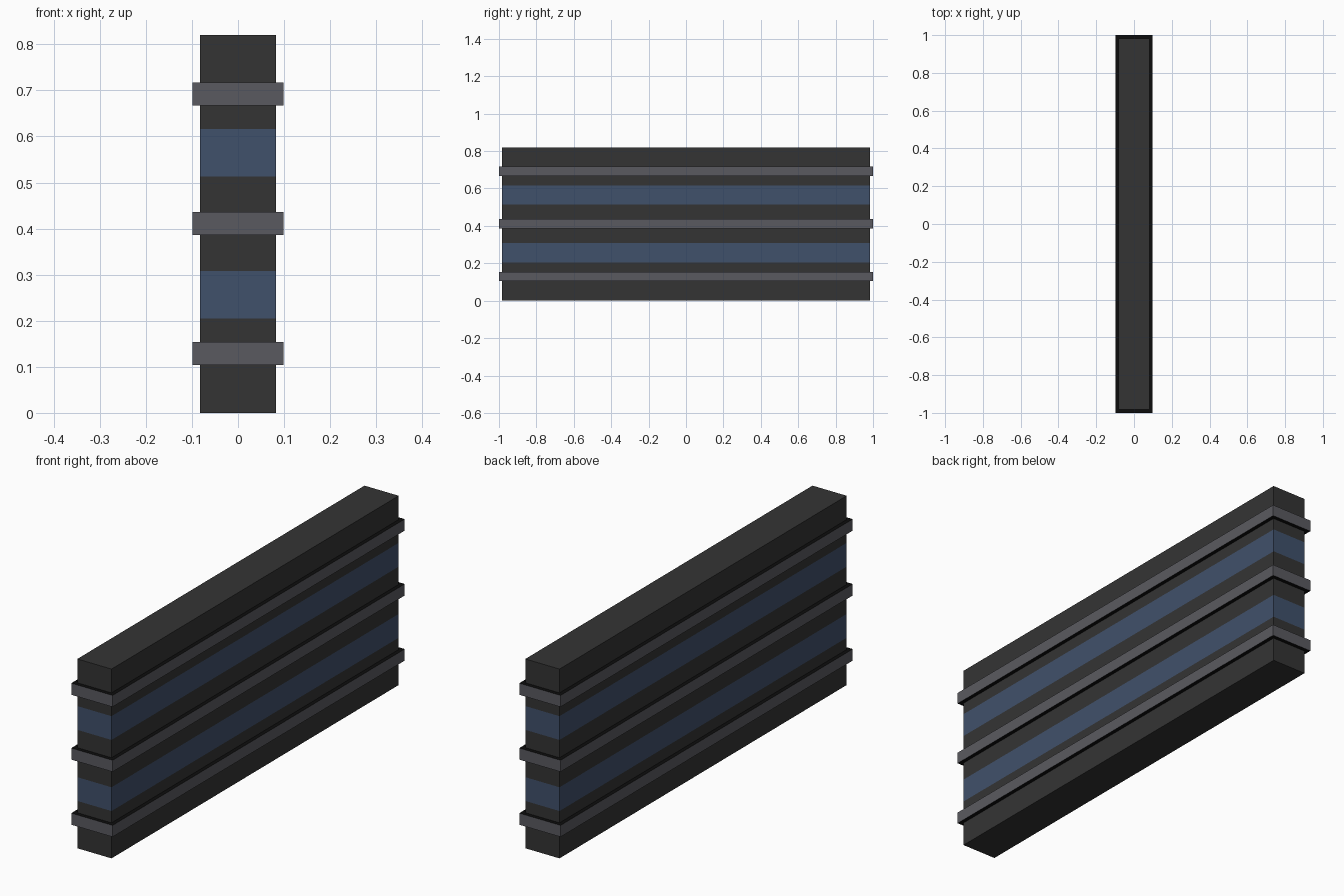
import bpy, bmesh

if "Cube" in bpy.data.objects:
    bpy.data.objects.remove(bpy.data.objects["Cube"])

CORE = (0.082, 0.983)    # half width, half length
RAIL = (0.099, 1.0)


def material(name, rgb):
    m = bpy.data.materials.new(name)
    m.diffuse_color = (*rgb, 1)
    m.use_nodes = True
    m.node_tree.nodes["Principled BSDF"].inputs["Base Color"].default_value = m.diffuse_color
    return m


DARK = material("dark_body", (0.034, 0.034, 0.034))
BLUE = material("blue_band", (0.051, 0.082, 0.147))
GREY = material("grey_rail", (0.102, 0.102, 0.117))
BLACK = material("black_ledge", (0.004, 0.004, 0.004))


def stack(name, rings, mats, caps=False):
    """Join rectangular rings (half size, z) with one material per section."""
    mesh = bpy.data.meshes.new(name)
    slots = list(dict.fromkeys(mats))
    for m in slots:
        mesh.materials.append(m)
    bm = bmesh.new()
    loops = [[bm.verts.new((sx * hx, sy * hy, z))
              for sx, sy in ((-1, -1), (1, -1), (1, 1), (-1, 1))]
             for (hx, hy), z in rings]
    for lo, hi, m in zip(loops, loops[1:], mats):
        for i in range(4):
            j = (i + 1) % 4
            f = bm.faces.new((lo[i], lo[j], hi[j], hi[i]))
            f.material_index = slots.index(m)
    if caps:
        bm.faces.new(loops[0][::-1])
        bm.faces.new(loops[-1])
    bm.to_mesh(mesh)
    bm.free()
    ob = bpy.data.objects.new(name, mesh)
    bpy.context.collection.objects.link(ob)
    return ob


# Main wall with two flush blue bands
levels = (0, 0.205, 0.308, 0.513, 0.616, 0.82)
stack("wall_body", [(CORE, z) for z in levels],
      [DARK, BLUE, DARK, BLUE, DARK], caps=True)

# Three protruding rails wrapped around the wall, with dark ledges
for part, z in (("lower", 0.129), ("middle", 0.411), ("upper", 0.692)):
    lo, hi = z - 0.025, z + 0.025
    stack(part + "_rail", [(CORE, lo), (RAIL, lo), (RAIL, hi), (CORE, hi)],
          [BLACK, GREY, BLACK])
